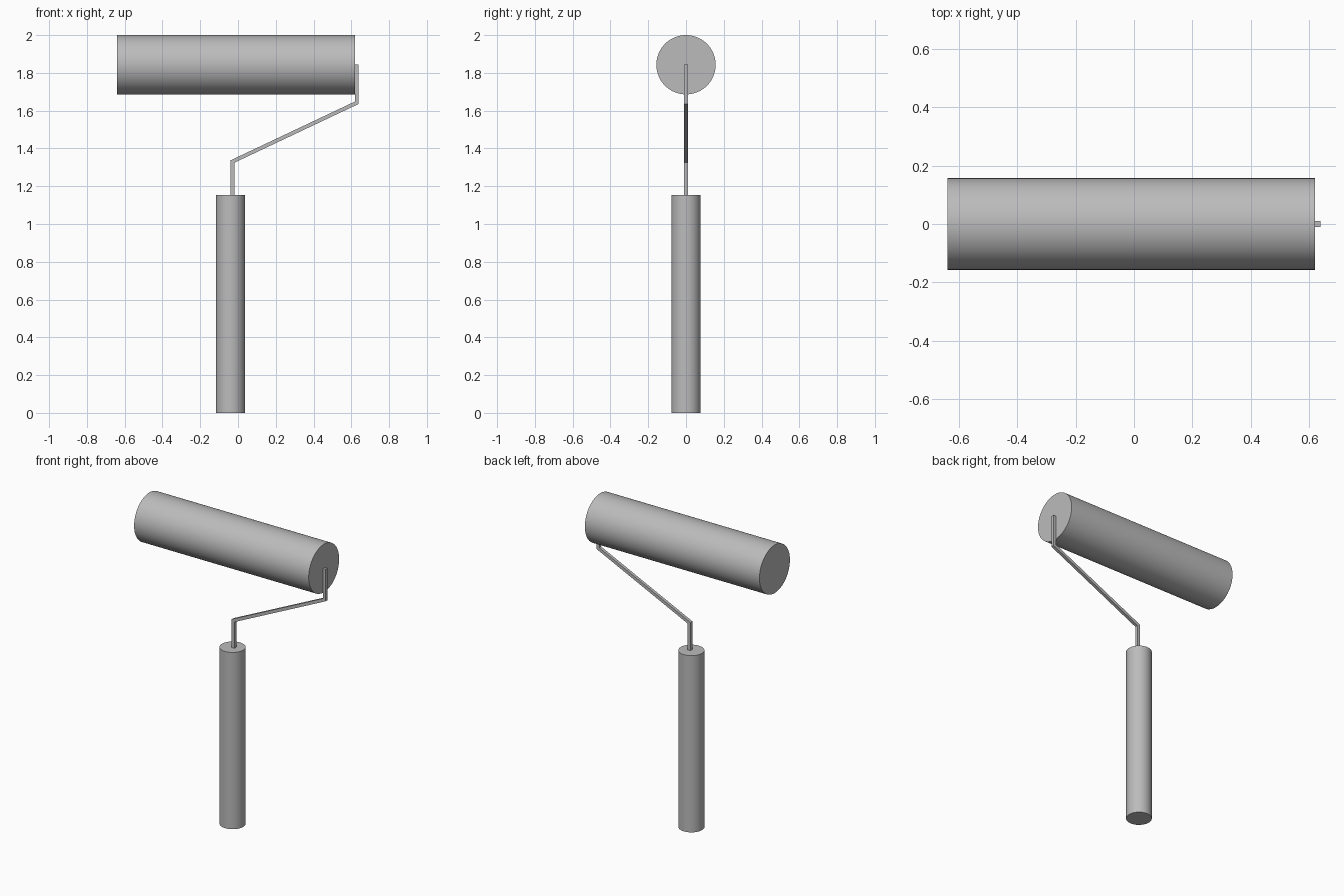
import bpy, bmesh, math
from mathutils import Vector

cube = bpy.data.objects.get("Cube")
if cube:
    bpy.data.objects.remove(cube, do_unlink=True)

GREY = (0.5, 0.5, 0.5, 1)
grey = bpy.data.materials.new("plain grey")
grey.use_nodes = True
grey.diffuse_color = GREY
grey.node_tree.nodes["Principled BSDF"].inputs["Base Color"].default_value = GREY


def cylinder(name, radius, length, centre, rotation=(0, 0, 0)):
    bpy.ops.mesh.primitive_cylinder_add(vertices=64, radius=radius, depth=length,
                                        location=centre, rotation=rotation)
    obj = bpy.context.object
    obj.name = name
    obj.data.materials.append(grey)
    bpy.ops.object.shade_smooth_by_angle(angle=math.radians(30))


def square_rod(name, path, half):
    """Sweep a square section along a path in the XZ plane, with mitred bends."""
    pts = [Vector((x, 0, z)) for x, z in path]
    dirs = [(b - a).normalized() for a, b in zip(pts, pts[1:])]
    bm = bmesh.new()
    rings = []
    for i, p in enumerate(pts):
        before, after = dirs[max(i - 1, 0)], dirs[min(i, len(dirs) - 1)]
        tangent = (before + after).normalized()
        side = Vector((tangent.z, 0, -tangent.x)) * (half / tangent.dot(after))
        depth = Vector((0, half, 0))
        rings.append([bm.verts.new(p + side * s + depth * d)
                      for s, d in ((-1, -1), (1, -1), (1, 1), (-1, 1))])
    for a, b in zip(rings, rings[1:]):
        for k in range(4):
            n = (k + 1) % 4
            bm.faces.new((a[k], a[n], b[n], b[k]))
    bm.faces.new(rings[0])
    bm.faces.new(rings[-1])
    bmesh.ops.recalc_face_normals(bm, faces=bm.faces)
    mesh = bpy.data.meshes.new(name)
    bm.to_mesh(mesh)
    bm.free()
    mesh.materials.append(grey)
    bpy.context.collection.objects.link(bpy.data.objects.new(name, mesh))


# Upright grip
cylinder("handle", 0.077, 1.153, (-0.039, 0, 0.5765))

# Paint roller lying along x
cylinder("roller", 0.157, 1.26, (-0.01, 0, 1.843), (0, math.pi / 2, 0))

# Bent metal arm from the grip to the roller's end
square_rod("arm", [(-0.029, 1.14), (-0.029, 1.331), (0.629, 1.642), (0.629, 1.845)], 0.01)
